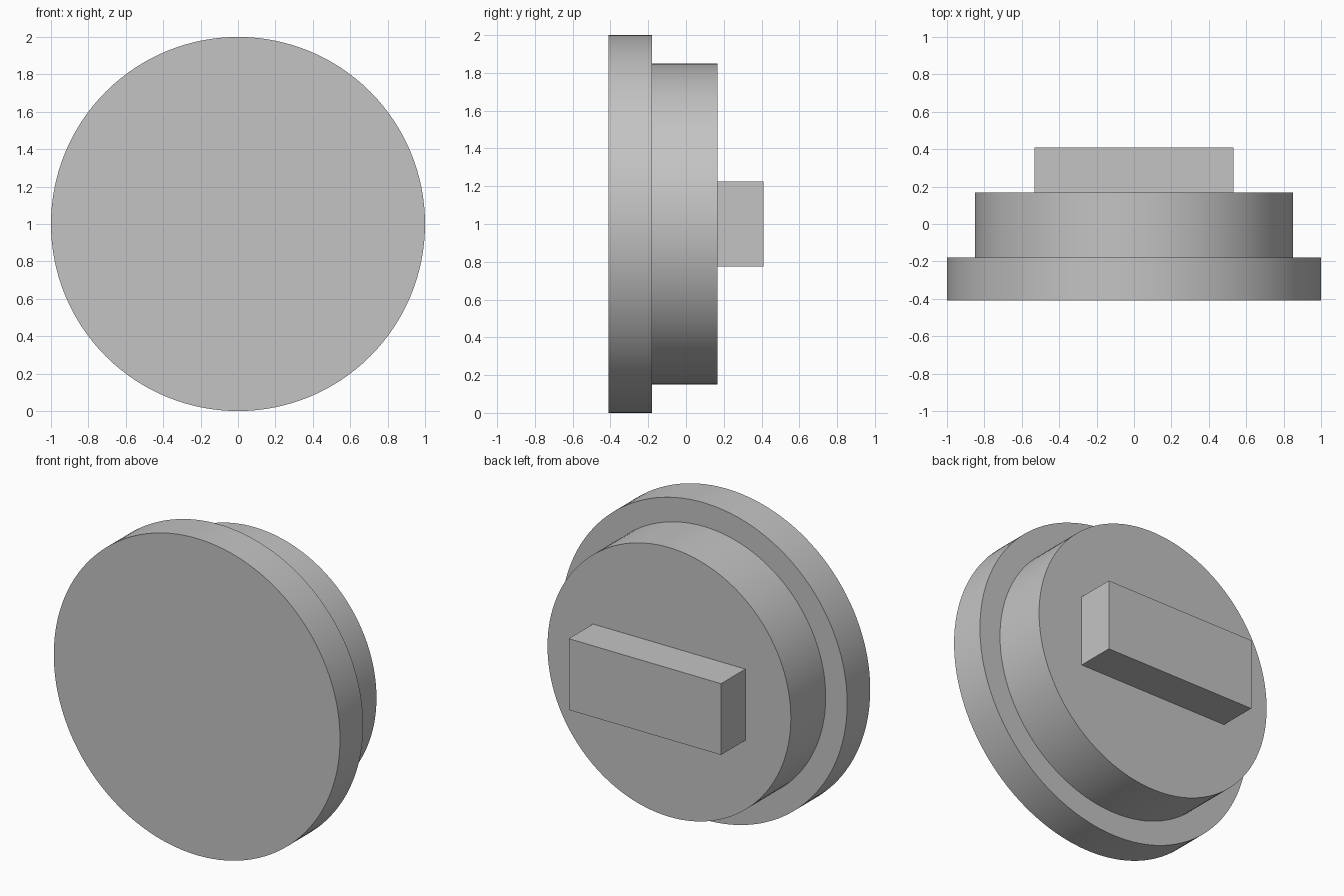
import bpy
import bmesh
import math
from mathutils import Matrix, Vector

cube = bpy.data.objects.get("Cube")
if cube:
    bpy.data.objects.remove(cube, do_unlink=True)

# Depth stations along y, front to back
FRONT, STEP, BACK, TAB_END = -0.41, -0.18, 0.168, 0.41
CENTRE_Z = 1.0

grey = bpy.data.materials.new("light_grey")
grey.use_nodes = True
colour = (0.55, 0.55, 0.55, 1.0)
grey.diffuse_color = colour
grey.node_tree.nodes["Principled BSDF"].inputs["Base Color"].default_value = colour


def add_object(name, bm):
    bmesh.ops.recalc_face_normals(bm, faces=bm.faces)
    mesh = bpy.data.meshes.new(name)
    bm.to_mesh(mesh)
    bm.free()
    mesh.materials.append(grey)
    obj = bpy.data.objects.new(name, mesh)
    bpy.context.collection.objects.link(obj)
    return obj


# Stepped round plug: half profile (radius, y) turned around the y axis
profile = [(0, FRONT), (1, FRONT), (1, STEP), (0.85, STEP), (0.85, BACK), (0, BACK)]
bm = bmesh.new()
verts = [bm.verts.new((r, y, CENTRE_Z)) for r, y in profile]
edges = [bm.edges.new(pair) for pair in zip(verts, verts[1:])]
bmesh.ops.spin(bm, geom=verts + edges, cent=(0, 0, CENTRE_Z), axis=(0, 1, 0),
               angle=math.tau, steps=128, use_merge=True)
bmesh.ops.remove_doubles(bm, verts=bm.verts, dist=0.0001)
plug = add_object("stepped_plug", bm)

bpy.ops.object.select_all(action="DESELECT")
plug.select_set(True)
bpy.context.view_layer.objects.active = plug
bpy.ops.object.shade_smooth_by_angle(angle=math.radians(30))

# Rectangular grip on the back, sunk slightly into the plug
root = BACK - 0.02
bm = bmesh.new()
size = Vector((1.064, TAB_END - root, 0.45))
place = Matrix.Translation((0, (TAB_END + root) / 2, CENTRE_Z))
bmesh.ops.create_cube(bm, size=1, matrix=place @ Matrix.Diagonal(size.to_4d()))
add_object("back_grip", bm)
